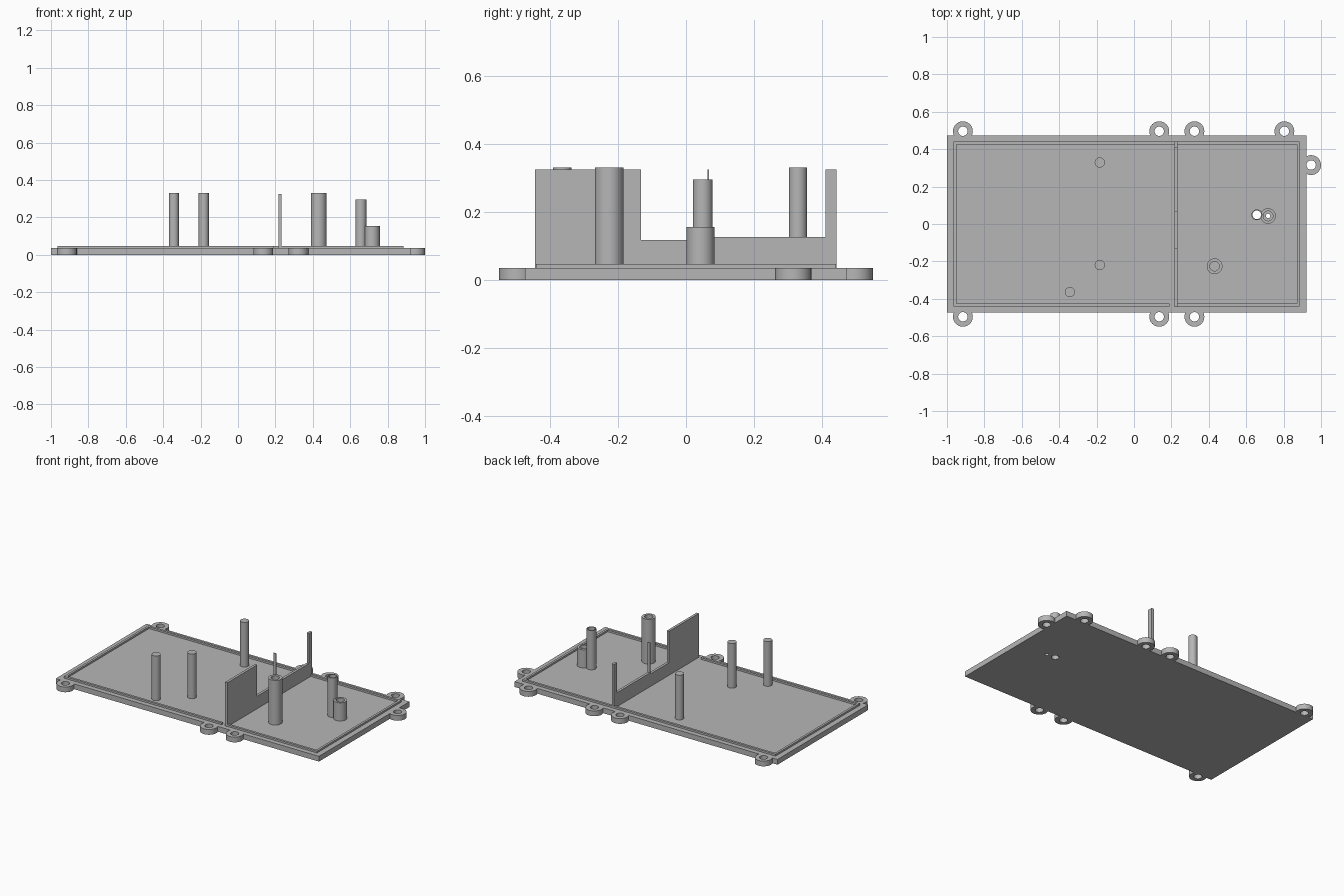
import bpy, bmesh, math

cube = bpy.data.objects.get("Cube")
if cube:
    bpy.data.objects.remove(cube, do_unlink=True)

grey = bpy.data.materials.new("plain grey")
grey.use_nodes = True
COLOUR = (0.47, 0.47, 0.47, 1)
grey.diffuse_color = COLOUR
grey.node_tree.nodes["Principled BSDF"].inputs["Base Color"].default_value = COLOUR

FLOOR = 0.035   # top of the base plate
LIP = 0.047     # top of the raised lip


def finish(name, bm):
    bmesh.ops.recalc_face_normals(bm, faces=bm.faces)
    mesh = bpy.data.meshes.new(name)
    bm.to_mesh(mesh)
    bm.free()
    mesh.materials.append(grey)
    obj = bpy.data.objects.new(name, mesh)
    bpy.context.collection.objects.link(obj)
    return obj


def box(name, x0, x1, y0, y1, z0, z1):
    bm = bmesh.new()
    bmesh.ops.create_cube(bm, size=1)
    for v in bm.verts:
        v.co = ((x0 + x1) / 2 + v.co.x * (x1 - x0),
                (y0 + y1) / 2 + v.co.y * (y1 - y0),
                (z0 + z1) / 2 + v.co.z * (z1 - z0))
    return finish(name, bm)


def cylinder(name, x, y, r, z0, z1, sides=40):
    bm = bmesh.new()
    bmesh.ops.create_cone(bm, cap_ends=True, segments=sides,
                          radius1=r, radius2=r, depth=z1 - z0)
    bmesh.ops.translate(bm, verts=bm.verts, vec=(x, y, (z0 + z1) / 2))
    return finish(name, bm)


def activate(obj):
    bpy.ops.object.select_all(action="DESELECT")
    obj.select_set(True)
    bpy.context.view_layer.objects.active = obj


def combine(obj, tool, operation):
    activate(obj)
    mod = obj.modifiers.new(operation.lower(), "BOOLEAN")
    mod.operation, mod.solver, mod.object = operation, "EXACT", tool
    bpy.ops.object.modifier_apply(modifier=mod.name)
    bpy.data.objects.remove(tool, do_unlink=True)


def bore(obj, x, y, r, z0, z1):
    combine(obj, cylinder("cutter", x, y, r, z0, z1), "DIFFERENCE")


# Base plate with screw lugs around the edge
plate = box("base_plate", -1, 0.923, -0.473, 0.473, 0, FLOOR)
lugs = [(x, s * 0.496) for s in (-1, 1) for x in (-0.915, 0.135, 0.323)]
lugs += [(0.804, 0.496), (0.947, 0.315)]
for x, y in lugs:
    combine(plate, cylinder("lug", x, y, 0.053, 0, FLOOR), "UNION")
for x, y in lugs:
    bore(plate, x, y, 0.025, -0.1, 0.1)

# Raised lip set in from the edge, open beside the divider at the front
L, R, B, W = -0.964, 0.886, 0.441, 0.015
box("lip_left_end", L, L + W, -B, B, FLOOR, LIP)
box("lip_right_end", R - W, R, -B, B, FLOOR, LIP)
box("lip_back", L + W, R - W, B - W, B, FLOOR, LIP)
box("lip_front_long", L + W, 0.19, -B, W - B, FLOOR, LIP)
box("lip_front_short", 0.217, R - W, -B, W - B, FLOOR, LIP)

# Divider wall, cut from a stepped profile with a thin fin
profile = [(-0.443, FLOOR), (0.442, FLOOR), (0.442, 0.325), (0.41, 0.325),
           (0.41, 0.127), (0.067, 0.127), (0.067, 0.325), (0.063, 0.325),
           (0.063, 0.118), (-0.132, 0.118), (-0.132, 0.325), (-0.443, 0.325)]
bm = bmesh.new()
face = bm.faces.new([bm.verts.new((0.216, y, z)) for y, z in profile])
side = bmesh.ops.extrude_face_region(bm, geom=[face])
bmesh.ops.translate(bm, vec=(0.017, 0, 0),
                    verts=[g for g in side["geom"] if isinstance(g, bmesh.types.BMVert)])
finish("divider_wall", bm)

# Solid support pins
pins = [cylinder("support_pin", x, y, 0.027, FLOOR, 0.33)
        for x, y in ((-0.183, 0.329), (-0.183, -0.219), (-0.343, -0.364))]

# Large screw post with a blind bore
post = cylinder("screw_post", 0.431, -0.226, 0.042, FLOOR, 0.33)
bore(post, 0.431, -0.226, 0.025, 0.13, 0.5)

# Tall thin tube and short stepped tube, both open through the plate
tall = cylinder("tall_tube", 0.657, 0.049, 0.029, FLOOR, 0.295)
short = cylinder("short_tube", 0.717, 0.043, 0.041, FLOOR, 0.155)
for part in (tall, short, plate):
    bore(part, 0.657, 0.049, 0.023, -0.1, 0.5)
bore(short, 0.717, 0.043, 0.026, 0.06, 0.5)
for part in (short, plate):
    bore(part, 0.717, 0.043, 0.012, -0.1, 0.5)

# Smooth round sides, crisp edges
for obj in [plate, post, tall, short] + pins:
    activate(obj)
    bpy.ops.object.shade_smooth_by_angle(angle=math.radians(30))
